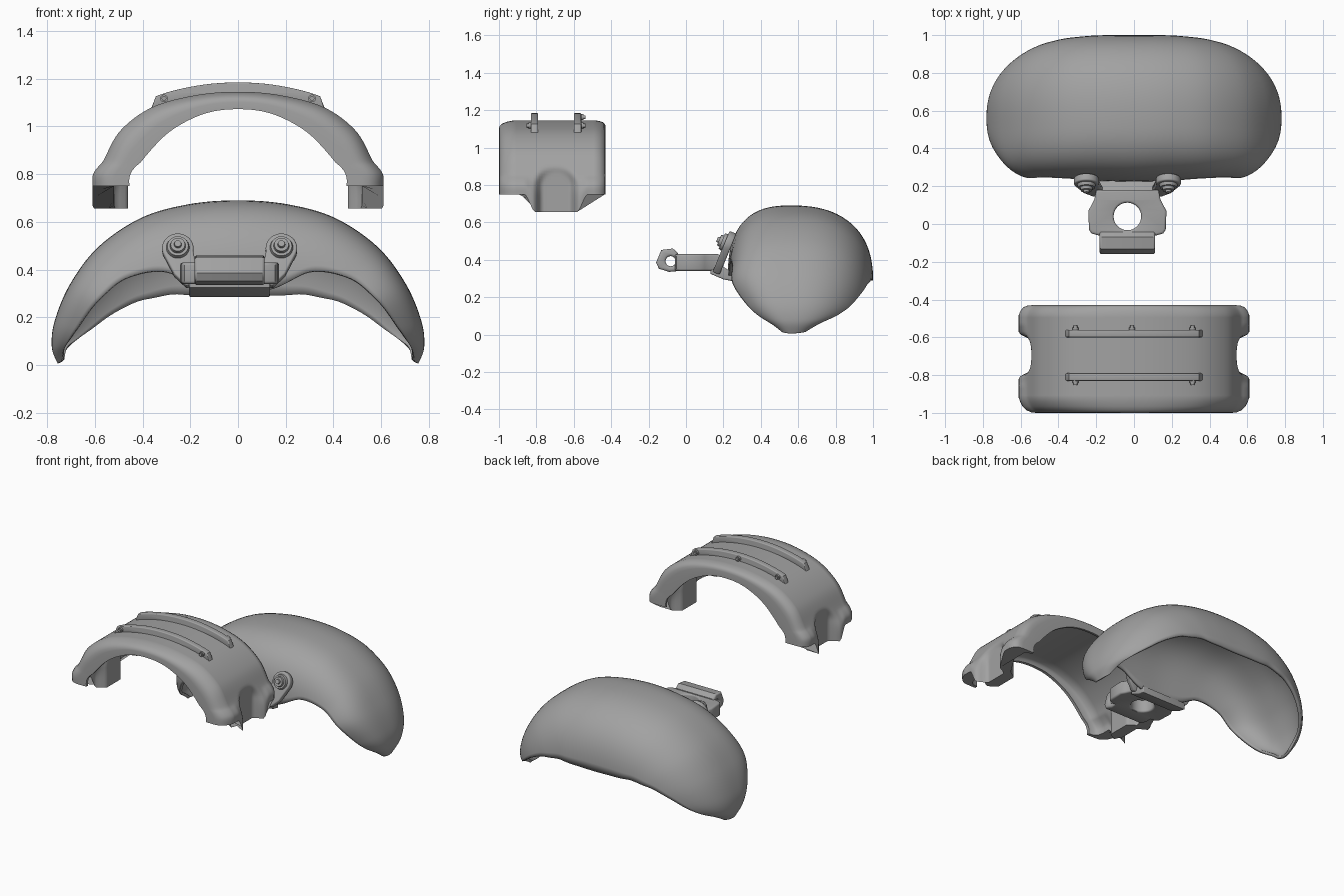
import bpy, bmesh
from math import sin, cos, pi, acos, hypot, floor
from mathutils import Vector, Matrix

cube = bpy.data.objects.get("Cube")
if cube:
    bpy.data.objects.remove(cube)

grey = bpy.data.materials.new("plain grey")
grey.use_nodes = True
grey.diffuse_color = (0.36, 0.36, 0.36, 1)
grey.node_tree.nodes["Principled BSDF"].inputs["Base Color"].default_value = (0.36, 0.36, 0.36, 1)


def finish(name, bm, angle=0.6):
    bmesh.ops.remove_doubles(bm, verts=bm.verts, dist=0.0002)
    bmesh.ops.recalc_face_normals(bm, faces=bm.faces)
    mesh = bpy.data.meshes.new(name)
    bm.to_mesh(mesh)
    bm.free()
    mesh.materials.append(grey)
    ob = bpy.data.objects.new(name, mesh)
    bpy.context.collection.objects.link(ob)
    bpy.ops.object.select_all(action='DESELECT')
    ob.select_set(True)
    bpy.context.view_layer.objects.active = ob
    bpy.ops.object.shade_smooth_by_angle(angle=angle)
    return ob


def loft(name, rows, closed=False, angle=0.6):
    """Skin rows of points; closed rows are capped at both ends."""
    bm = bmesh.new()
    grid = [[bm.verts.new(p) for p in row] for row in rows]
    n = len(rows[0])
    for a, b in zip(grid, grid[1:]):
        for j in range(n if closed else n - 1):
            k = (j + 1) % n
            bm.faces.new((a[j], a[k], b[k], b[j]))
    if closed:
        bm.faces.new(grid[0])
        bm.faces.new(grid[-1])
    return finish(name, bm, angle)


def plate(name, loops, half, origin=(0, 0, 0), a=(1, 0, 0), b=(0, 1, 0), bevel=0.008):
    """Extrude flat outlines (holes allowed) along the normal of the a-b plane."""
    cu = bpy.data.curves.new(name, 'CURVE')
    cu.dimensions, cu.fill_mode = '2D', 'BOTH'
    cu.extrude, cu.bevel_depth, cu.offset, cu.bevel_resolution = half - bevel, bevel, -bevel, 2
    for loop in loops:
        sp = cu.splines.new('POLY')
        sp.points.add(len(loop) - 1)
        for p, (x, y) in zip(sp.points, loop):
            p.co = (x, y, 0, 1)
        sp.use_cyclic_u = True
    tmp = bpy.data.objects.new(name + " outline", cu)
    mesh = bpy.data.meshes.new_from_object(tmp)
    bm = bmesh.new()
    bm.from_mesh(mesh)
    bpy.data.objects.remove(tmp)
    bpy.data.meshes.remove(mesh)
    a, b = Vector(a).normalized(), Vector(b).normalized()
    m = Matrix((a, b, a.cross(b))).transposed().to_4x4()
    bm.transform(Matrix.Translation(origin) @ m)
    return finish(name, bm)


def stud(name, pos, axis, r, h, r2=None):
    bm = bmesh.new()
    rot = Vector(axis).to_track_quat('Z', 'Y').to_matrix().to_4x4()
    bmesh.ops.create_cone(bm, cap_ends=True, segments=28, radius1=r, radius2=r2 or r,
                          depth=h, matrix=Matrix.Translation(pos) @ rot)
    return finish(name, bm)


def circle(cx, cy, r, n=32):
    return [(cx + r * cos(2 * pi * i / n), cy + r * sin(2 * pi * i / n)) for i in range(n)]


def spline(pts, t):
    """Smooth curve through equally spaced control tuples."""
    i = max(0, min(floor(t), len(pts) - 2))
    f = t - i
    p = [Vector(pts[max(0, min(k, len(pts) - 1))]) for k in range(i - 1, i + 3)]
    return 0.5 * (2 * p[1] + (p[2] - p[0]) * f + (2 * p[0] - 5 * p[1] + 4 * p[2] - p[3]) * f * f
                  + (3 * p[1] - p[0] - 3 * p[2] + p[3]) * f ** 3)


def mirrored(half):
    return [(-p[0], *p[1:]) for p in reversed(half[1:])] + half


def smooth(x):
    x = max(0, min(1, x))
    return x * x * (3 - 2 * x)


# Wide rear fender: crown x, z, then depth, width and squareness in front, depth and width behind
crown = mirrored([(0, .69, .385, 1.02, 2.6, .40, 1), (.205, .674, .36, 1.01, 2.6, .387, 1),
                  (.405, .617, .25, 1, 2.8, .352, .99), (.585, .495, .175, 1, 3.2, .298, .97),
                  (.703, .34, .135, 1.01, 3.6, .225, .93), (.768, .185, .1, .83, 3.2, .147, .84),
                  (.78, .075, .06, .66, 2.6, .08, .7), (.755, .006, .018, .42, 2.2, .02, .45)])
rows = []
for i in range(14 * 8 + 1):
    t = i / 8
    x, z, front, wide_f, square, back, wide_b = spline(crown, t)
    tan = spline(crown, min(14, t + .4)) - spline(crown, max(0, t - .4))
    nrm = Vector((tan[1], -tan[0])).normalized()
    row = []
    for j in range(-18, 19):
        depth, limit, reach, n = (.392, front, -.33 * wide_f, square) if j < 0 else (.405, back, .44 * wide_b, 2.4)
        end = acos(max(0, 1 - limit / depth) ** (n / 2))
        s = end * abs(j) / 18
        d = depth * (1 - max(0, cos(s)) ** (2 / n))
        row.append((x + nrm[0] * d, .56 + reach * sin(s) ** (2 / n), z + nrm[1] * d))
    rows.append(row)
shell = loft("rear_fender", rows, angle=1.2)
solid = shell.modifiers.new("thickness", 'SOLIDIFY')
solid.thickness, solid.offset = .018, -1

# Narrow front fender: a lipped section swept over an arch, with leg recesses
outer = mirrored([(0, 1.145), (.18, 1.13), (.36, 1.08), (.49, .985), (.557, .87), (.605, .76), (.61, .655)])
inner = mirrored([(0, 1.072), (.14, 1.053), (.28, .982), (.385, .877), (.435, .8), (.454, .73), (.455, .655)])
ys = [-.92 + .0125 * i for i in range(36)]
ring = [(-1, 1), (-1, .6), (-.997, .42), (-.985, .26), (-.965, .13), (-.94, .05)] + [(y, 0) for y in ys]
ring += [(-.46, .06), (-.442, .15), (-.433, .28), (-.43, .45), (-.43, 1), (-.445, 1), (-.46, .7)]
ring += [(y, .58) for y in reversed(ys)] + [(-.96, .64), (-.975, .75), (-.98, 1)]
MID = -.695


def arch_point(t, y, k):
    x, z = spline(outer, t).lerp(spline(inner, t), k)
    off = abs(y - MID)
    low = .655 + .095 * smooth((off - .11) / .06)
    if z < .85:
        z = .85 - (.85 - z) * (.85 - low) / .195
    inside = .122 - (hypot(off, z - .795) if z > .795 else off)
    goal = .54 if k < .2 else .46
    if abs(x) > goal:
        x += ((goal if x > 0 else -goal) - x) * smooth(inside / .05)
    return x, y, z


loft("front_fender", [[arch_point(i / 8, y, k) for y, k in ring] for i in range(97)], True, 1.0)

# Two curved rails with screws on the front fender
top = [spline(outer, 4.1 + 3.8 * i / 24) + Vector((0, .039)) for i in range(25)]
bottom = [spline(outer, 8.05 - 4.1 * i / 24) - Vector((0, .012)) for i in range(25)]
for name, y, side, spots in (("front_rail", -.81, -1, (-.31, .31)), ("back_rail", -.58, 1, (-.31, -.01, .31))):
    plate(name, [[tuple(p) for p in top + bottom]], .02, (0, y, 0), b=(0, 0, 1), bevel=.006)
    for x in spots:
        z = 1.117 if abs(x) > .1 else 1.162
        stud(name + "_screw", (x, y + side * .024, z), (0, side, 0), .016, .018)
        stud(name + "_screw_tip", (x, y + side * .036, z), (0, side, 0), .01, .012)

# Mounting bracket: flat plate with a round hole, hinge tab and a web reaching the rear fender
CX = -.035
half_plate = [(.155, -.06), (.19, -.05), (.203, -.03), (.207, .07), (.19, .1), (.175, .13), (.165, .18)]
outline = half_plate + [(-x, y) for x, y in reversed(half_plate)]
plate("bracket_plate", [outline, circle(0, .04, .073)], .045, (CX, 0, .385), bevel=.012)
tab = [(-.16, .385), (-.132, .452), (-.07, .46), (-.042, .435), (-.036, .34), (-.09, .335), (-.145, .352)]
plate("hinge_tab", [tab, circle(-.082, .392, .027)], .147, (CX, 0, 0), (0, 1, 0), (0, 0, 1), .012)
web = [(.13, .4), (.18, .375), (.25, .33), (.25, .285), (.2, .295), (.13, .325)]
plate("bracket_web", [web], .17, (CX, 0, 0), (0, 1, 0), (0, 0, 1))

# Teardrop lugs with stacked bosses either side of the bracket
up, out = Vector((0, .38, .92)).normalized(), Vector((0, -.92, .38)).normalized()
for name, s in (("left", 1), ("right", -1)):
    base = Vector((CX + s * .217, .226, .485))
    drop = [(s * .066 * cos(a), .066 * sin(a)) for a in (-.5 + (pi + .7) * i / 24 for i in range(25))]
    drop += [(-s * .085, -.12), (-s * .075, -.165), (-s * .035, -.17), (s * .015, -.12)]
    plate(name + "_lug", [drop], .02, base, (1, 0, 0), up)
    for part, r, r2, d in (("washer", .05, .044, .026), ("boss", .034, .03, .042), ("bolt", .018, .014, .054)):
        stud(f"{name}_{part}", base + out * d, out, r, .022, r2)
